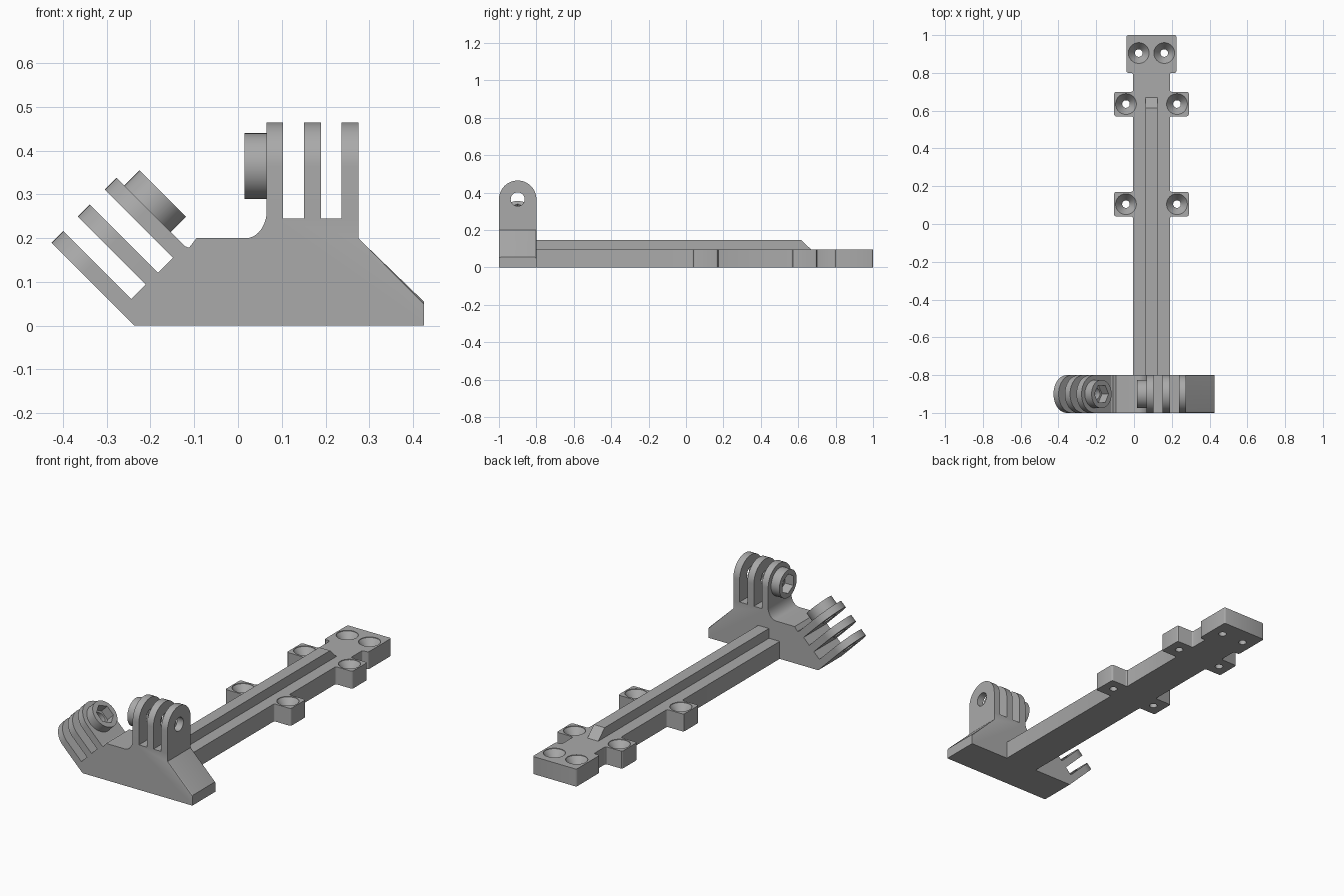
import bpy, bmesh, math
from mathutils import Vector

if "Cube" in bpy.data.objects:
    bpy.data.objects.remove(bpy.data.objects["Cube"])

grey = bpy.data.materials.new("grey plastic")
grey.diffuse_color = (0.40, 0.40, 0.40, 1)
grey.use_nodes = True
grey.node_tree.nodes["Principled BSDF"].inputs["Base Color"].default_value = grey.diffuse_color

X, Y, Z = Vector((1, 0, 0)), Vector((0, 1, 0)), Vector((0, 0, 1))


def prism(name, pts, origin, a, b, c, d0, d1, bevel=None):
    """Extrude a 2D outline (axes a, b) along axis c from d0 to d1."""
    bm = bmesh.new()
    o = Vector(origin)
    low = [bm.verts.new(o + a * p + b * q + c * d0) for p, q in pts]
    face = bm.faces.new(low)
    ext = bmesh.ops.extrude_face_region(bm, geom=[face])
    new = [v for v in ext["geom"] if isinstance(v, bmesh.types.BMVert)]
    bmesh.ops.translate(bm, verts=new, vec=c * (d1 - d0))
    bmesh.ops.recalc_face_normals(bm, faces=bm.faces[:])
    if bevel:
        rule, width = bevel
        edges = [e for e in bm.edges if rule(e.verts[0].co, e.verts[1].co)]
        bmesh.ops.bevel(bm, geom=edges, offset=width, segments=3,
                        profile=0.5, affect='EDGES')
    return finish(name, bm)


def finish(name, bm):
    me = bpy.data.meshes.new(name)
    bm.to_mesh(me)
    bm.free()
    me.materials.append(grey)
    ob = bpy.data.objects.new(name, me)
    bpy.context.collection.objects.link(ob)
    return ob


def circle(r, n, start=0.0):
    return [(r * math.cos(start + 2 * math.pi * i / n),
             r * math.sin(start + 2 * math.pi * i / n)) for i in range(n)]


def activate(ob):
    bpy.ops.object.select_all(action='DESELECT')
    ob.select_set(True)
    bpy.context.view_layer.objects.active = ob


def cut(ob, cutters):
    activate(ob)
    for c in cutters:
        m = ob.modifiers.new("cut", 'BOOLEAN')
        m.operation, m.solver, m.object = 'DIFFERENCE', 'EXACT', c
        bpy.ops.object.modifier_apply(modifier=m.name)


def discard(cutters):
    for c in cutters:
        bpy.data.objects.remove(c)


# Mounting arm: one side of the plan outline, mirrored about its centre line
CX, H = 0.0925, 0.095
half = [(0.0975, -0.81), (0.0975, 0.04), (0.1975, 0.04), (0.1975, 0.17),
        (0.0975, 0.17), (0.0975, 0.57), (0.1975, 0.57), (0.1975, 0.70),
        (0.0975, 0.70), (0.0975, 0.80), (0.132, 0.80), (0.132, 1.0)]
plan = half + [(-x, y) for x, y in reversed(half)]
arm = prism("mounting_arm", plan, (CX, 0, 0), X, Y, Z, 0, H,
            (lambda p, q: abs(p.z - q.z) > 0.05 and p.y > -0.7, 0.01))

# Countersunk screw holes
holes = []
for x, y in [(0.0675, 0.905), (0.135, 0.635), (0.135, 0.105)]:
    for s in (-1, 1):
        bm = bmesh.new()
        rings = [[bm.verts.new((CX + s * x + p, y + q, z)) for p, q in circle(r, 40)]
                 for r, z in [(0.02, -0.02), (0.02, 0.045), (0.055, 0.092), (0.055, 0.12)]]
        for lo, hi in zip(rings, rings[1:]):
            for i in range(40):
                j = (i + 1) % 40
                bm.faces.new((lo[i], lo[j], hi[j], hi[i]))
        bm.faces.new(rings[0][::-1])
        bm.faces.new(rings[-1])
        holes.append(finish("screw_cutter", bm))
cut(arm, holes)
discard(holes)

# Stiffening rib with sloped far end
rib = prism("stiffening_rib", [(-0.81, 0.08), (0.67, 0.08), (0.67, 0.095),
                               (0.615, 0.148), (-0.81, 0.148)],
            (0, 0, 0), Y, Z, X, 0.06, 0.125)

# Base block, with the seats of both forks and a concave fillet
fillet = [(0.018 + 0.048 * math.sin(t), 0.2 + 0.065 * (1 - math.cos(t)))
          for t in [math.pi / 2 * i / 10 for i in range(11)]]
body = [(-0.237, 0), (0.425, 0), (0.425, 0.055), (0.275, 0.2), (0.275, 0.245),
        (0.075, 0.245), (0.075, 0.265)] + fillet[::-1] + [
        (-0.095, 0.2), (-0.112, 0.178), (-0.122, 0.182), (-0.271, 0.034)]
block = prism("base_block", body, (0, 0, 0), X, Z, Y, -1.0, -0.8,
              (lambda p, q: min(p.x, q.x) > 0.27 and max(p.z, q.z) < 0.21
               and abs(p.y - q.y) < 0.01 and min(p.z, q.z) > 0.01, 0.008))

parts = [arm, rib, block]


# Three-finger fork with pin hole and hexagonal nut holder
def fork(name, pivot, across, up):
    arch = [(-0.1, -0.13), (0.1, -0.13)] + [
        (0.1 * math.cos(math.pi * i / 32), 0.1 * math.sin(math.pi * i / 32))
        for i in range(33)]
    pin = prism("pin_cutter", circle(0.037, 40), pivot, Y, up, across, -0.1, 0.3)
    nut = prism("nut_cutter", circle(0.053, 6, math.pi / 2), pivot, Y, up, across, -0.1, 0.0)
    for i, (d0, d1) in enumerate([(0, 0.038), (0.086, 0.125), (0.172, 0.21)]):
        finger = prism(f"{name}_finger_{i + 1}", arch, pivot, Y, up, across, d0, d1)
        cut(finger, [pin])
        parts.append(finger)
    holder = prism(f"{name}_nut_holder", circle(0.075, 64), pivot, Y, up, across, -0.05, 0.0)
    cut(holder, [nut])
    parts.append(holder)
    discard([pin, nut])


k = math.sqrt(0.5)
fork("upright_fork", (0.065, -0.9, 0.365), X, Z)
fork("tilted_fork", (-0.207, -0.9, 0.267), Vector((-k, 0, -k)), Vector((-k, 0, k)))

for ob in parts:
    activate(ob)
    bpy.ops.object.shade_smooth_by_angle(angle=math.radians(30))
